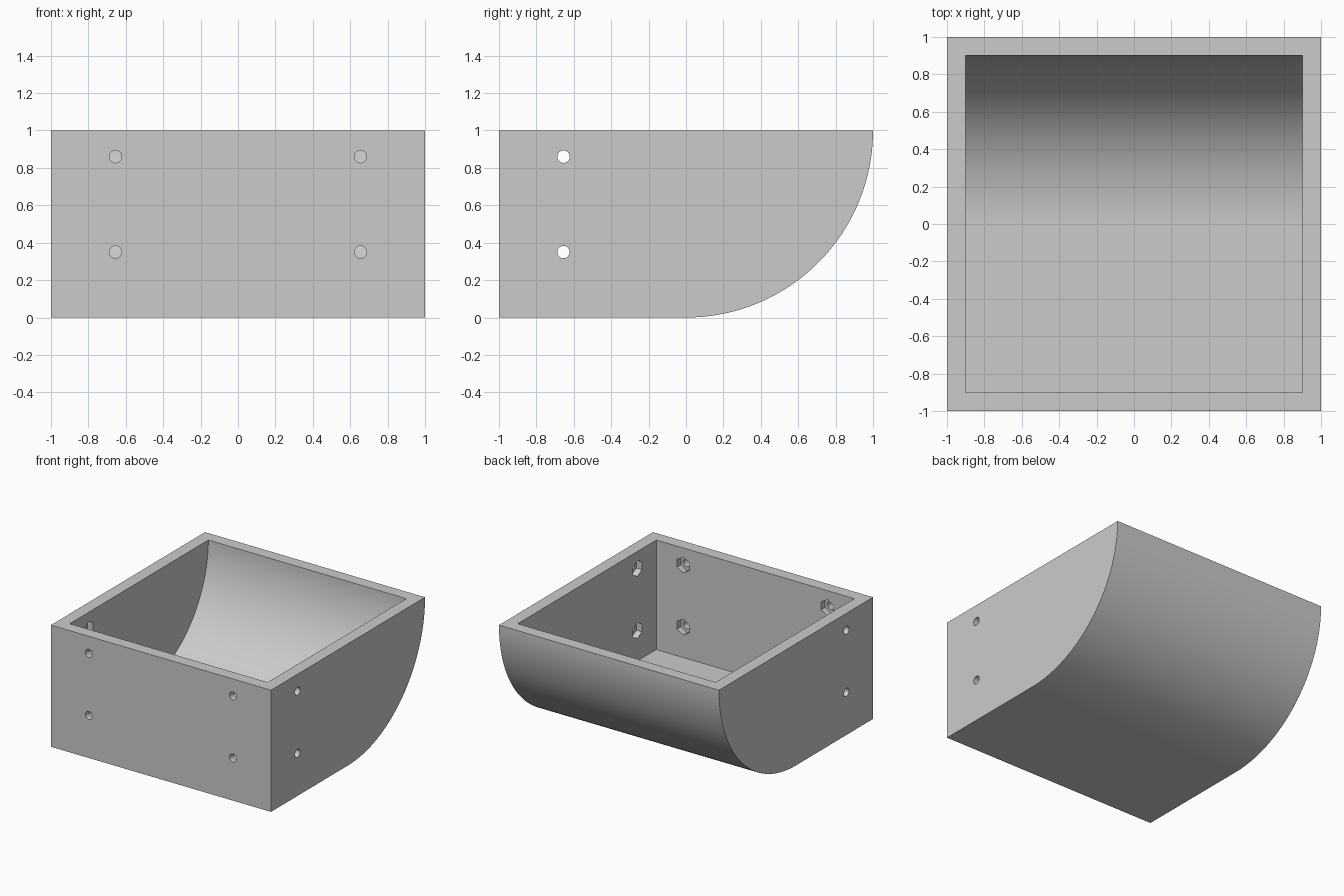
import bpy, bmesh, math
from mathutils import Matrix

if "Cube" in bpy.data.objects:
    bpy.data.objects.remove(bpy.data.objects["Cube"])

WALL = 0.1
HOLE_R, NUT_R, NUT_DEPTH = 0.033, 0.065, 0.05
HOLE_POS, HOLE_HEIGHTS = 0.655, (0.35, 0.86)

grey = bpy.data.materials.new("grey")
grey.diffuse_color = (0.6, 0.6, 0.6, 1)
grey.use_nodes = True
grey.node_tree.nodes["Principled BSDF"].inputs["Base Color"].default_value = grey.diffuse_color


def make_object(name, bm):
    bmesh.ops.recalc_face_normals(bm, faces=bm.faces)
    mesh = bpy.data.meshes.new(name)
    bm.to_mesh(mesh)
    bm.free()
    mesh.materials.append(grey)
    ob = bpy.data.objects.new(name, mesh)
    bpy.context.collection.objects.link(ob)
    return ob


def scoop(name, half, top, segments=64):
    """Box with a quarter-round back, centred on the rim line at z = 1."""
    pts = [(-half, top), (-half, 1 - half)]
    for i in range(segments + 1):
        a = math.pi / 2 * i / segments
        pts.append((half * math.sin(a), 1 - half * math.cos(a)))
    if top > 1:
        pts.append((half, top))
    bm = bmesh.new()
    face = bm.faces.new([bm.verts.new((-half, y, z)) for y, z in pts])
    ext = bmesh.ops.extrude_face_region(bm, geom=[face])
    verts = [v for v in ext["geom"] if isinstance(v, bmesh.types.BMVert)]
    bmesh.ops.translate(bm, verts=verts, vec=(2 * half, 0, 0))
    return make_object(name, bm)


def rod_cutter(name, radius, sides, start, end):
    """Rods through the front and both side walls, between two distances out."""
    bm = bmesh.new()
    for wall_angle in (0, math.pi / 2, -math.pi / 2):
        for side in (-1, 1):
            if wall_angle and side != (1 if wall_angle < 0 else -1):
                continue  # side walls only carry holes near the front
            for z in HOLE_HEIGHTS:
                mat = (Matrix.Rotation(wall_angle, 4, 'Z')
                       @ Matrix.Translation((side * HOLE_POS, -(start + end) / 2, z))
                       @ Matrix.Rotation(math.pi / 2, 4, 'X'))
                bmesh.ops.create_cone(bm, cap_ends=True, segments=sides,
                                      radius1=radius, radius2=radius,
                                      depth=end - start, matrix=mat)
    return make_object(name, bm)


# Bin shell, its cavity, screw holes and hexagonal nut pockets
bin_body = scoop("bin_body", 1, 1)
cutters = [
    scoop("cavity_cutter", 1 - WALL, 1.2),
    rod_cutter("screw_hole_cutter", HOLE_R, 32, 0.8, 1.1),
    rod_cutter("nut_pocket_cutter", NUT_R, 6, 0.8, 1 - WALL + NUT_DEPTH),
]
bpy.context.view_layer.objects.active = bin_body
bin_body.select_set(True)
for cutter in cutters:
    mod = bin_body.modifiers.new(cutter.name, 'BOOLEAN')
    mod.operation, mod.solver, mod.object = 'DIFFERENCE', 'EXACT', cutter
    bpy.ops.object.modifier_apply(modifier=mod.name)
for cutter in cutters:
    bpy.data.objects.remove(cutter)

# Smooth curves, sharp edges
bpy.ops.object.shade_smooth_by_angle(angle=math.radians(30))
